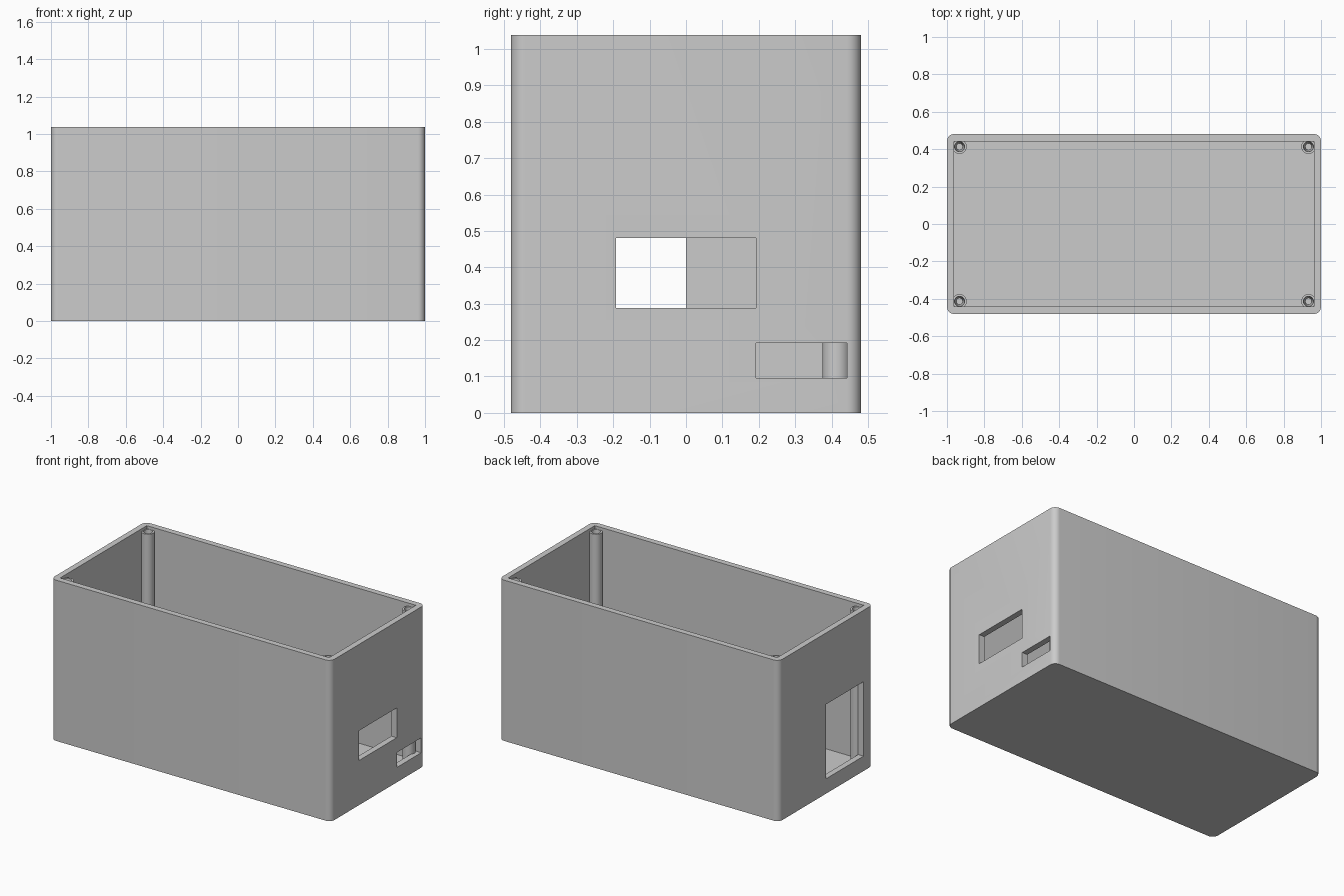
import bpy, bmesh, math
from mathutils import Vector, Matrix

if "Cube" in bpy.data.objects:
    bpy.data.objects.remove(bpy.data.objects["Cube"], do_unlink=True)

MM = 2 / 104                      # the box is laid out in millimetres
LENGTH, DEPTH, HEIGHT, WALL = 104, 50, 54, 2

grey = bpy.data.materials.new("light_grey")
grey.use_nodes = True
grey.diffuse_color = (0.6, 0.6, 0.6, 1)
grey.node_tree.nodes["Principled BSDF"].inputs["Base Color"].default_value = (0.6, 0.6, 0.6, 1)


def finish(name, bm):
    bmesh.ops.recalc_face_normals(bm, faces=bm.faces)
    bm.transform(Matrix.Scale(MM, 4))
    mesh = bpy.data.meshes.new(name)
    bm.to_mesh(mesh)
    bm.free()
    mesh.materials.append(grey)
    obj = bpy.data.objects.new(name, mesh)
    bpy.context.collection.objects.link(obj)
    return obj


def box(name, x, y, z, corner=0):
    """Block between three ranges, with optional rounded upright edges."""
    bm = bmesh.new()
    bmesh.ops.create_cube(bm, size=1)
    for v in bm.verts:
        v.co = Vector([(r[0] + r[1]) / 2 + c * (r[1] - r[0]) for r, c in zip((x, y, z), v.co)])
    if corner:
        upright = [e for e in bm.edges if abs(e.verts[0].co.z - e.verts[1].co.z) > 1]
        bmesh.ops.bevel(bm, geom=upright, offset=corner, segments=8, profile=0.5, affect='EDGES')
    return finish(name, bm)


def smooth(obj):
    bpy.ops.object.select_all(action='DESELECT')
    obj.select_set(True)
    bpy.context.view_layer.objects.active = obj
    bpy.ops.object.shade_smooth_by_angle(angle=math.radians(30))


# Outer shell with rounded upright corners
hx, hy = LENGTH / 2, DEPTH / 2
shell = box("box_shell", (-hx, hx), (-hy, hy), (0, HEIGHT), corner=2)

# Cavity and wall openings
cutters = [
    box("cavity", (WALL - hx, hx - WALL), (WALL - hy, hy - WALL), (WALL, HEIGHT + 5)),
    box("wide_window", (hx - 4, hx + 4), (-10, 10), (15, 25)),
    box("small_slot", (hx - 4, hx + 4), (10, 23), (5, 10)),
    box("tall_window", (-hx - 4, 4 - hx), (-20, 0), (5, 30)),
]
for cutter in cutters:
    cutter.hide_render = True
    mod = shell.modifiers.new(cutter.name, 'BOOLEAN')
    mod.operation = 'DIFFERENCE'
    mod.solver = 'EXACT'
    mod.object = cutter
    bpy.context.view_layer.objects.active = shell
    bpy.ops.object.modifier_apply(modifier=mod.name)
for cutter in cutters:
    bpy.data.objects.remove(cutter, do_unlink=True)
smooth(shell)


def post(name, cx, cy):
    """Round screw post with a tapered pilot hole, turned from a profile."""
    top = HEIGHT - 1
    profile = [(2, WALL - 0.5), (2, top), (1.4, top), (0.9, top - 8), (0, top - 8)]
    bm = bmesh.new()
    verts = [bm.verts.new((r, 0, z)) for r, z in profile]
    edges = [bm.edges.new(pair) for pair in zip(verts, verts[1:])]
    bmesh.ops.spin(bm, geom=verts + edges, axis=(0, 0, 1), cent=(0, 0, 0),
                   angle=math.tau, steps=32, use_duplicate=False)
    bmesh.ops.remove_doubles(bm, verts=bm.verts, dist=0.001)
    bmesh.ops.holes_fill(bm, edges=[e for e in bm.edges if e.is_boundary], sides=0)
    bmesh.ops.translate(bm, verts=bm.verts, vec=(cx, cy, 0))
    smooth(finish(name, bm))


# Four posts in the inner corners
for x_name, sx in (("right", -1), ("left", 1)):
    for y_name, sy in (("front", -1), ("back", 1)):
        post(f"screw_post_{y_name}_{x_name}", sx * (hx - 3.5), sy * (hy - 3.5))
